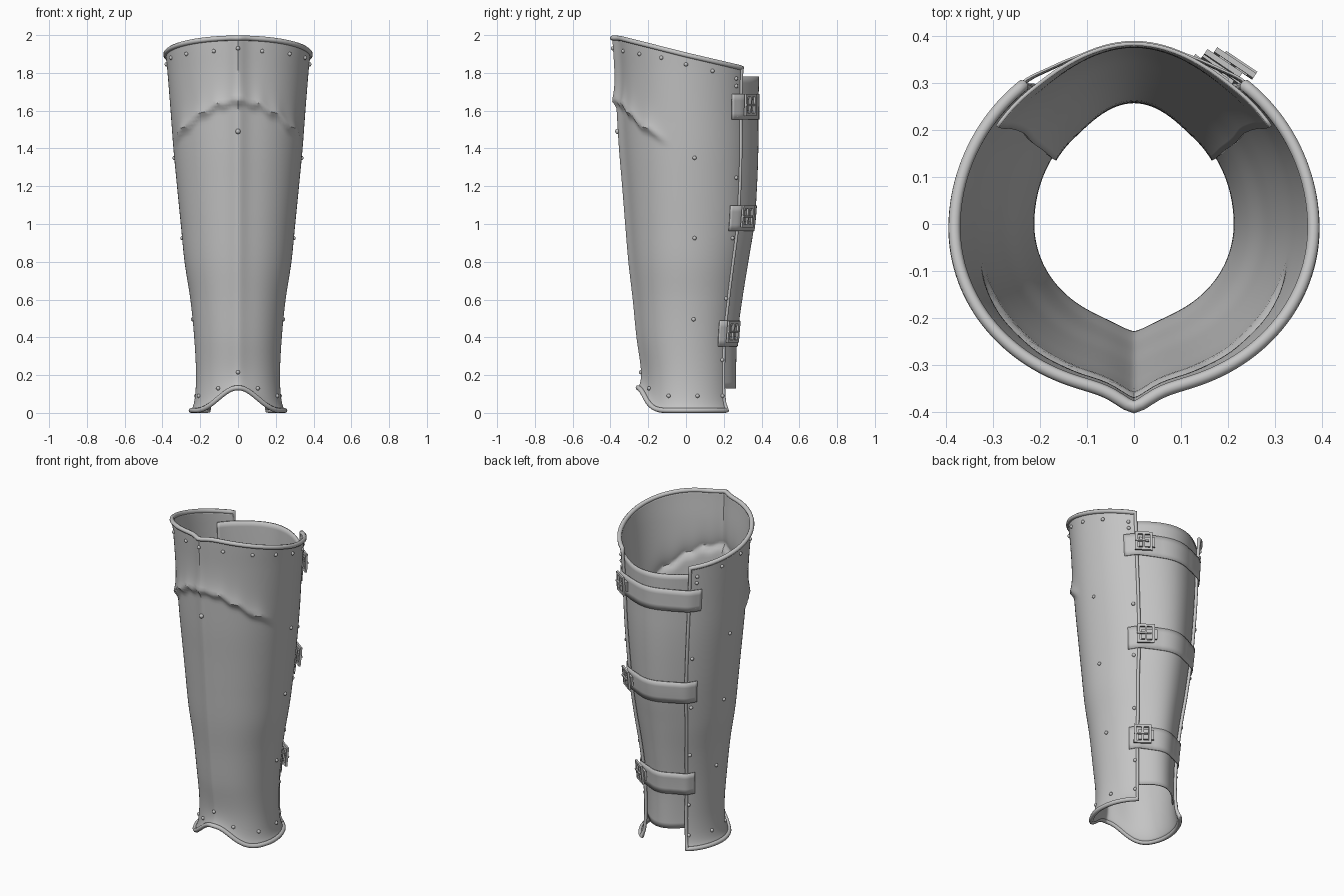
import bpy, bmesh, math
from mathutils import Vector, Matrix

if "Cube" in bpy.data.objects:
    bpy.data.objects.remove(bpy.data.objects["Cube"])

# one plain metal colour
steel = bpy.data.materials.new("steel_grey")
steel.diffuse_color = (0.55, 0.55, 0.55, 1)
steel.use_nodes = True
steel.node_tree.nodes["Principled BSDF"].inputs["Base Color"].default_value = steel.diffuse_color

# leg profile every 0.2 in height: half width, front depth, back depth
WIDE = [.228, .222, .232, .252, .283, .303, .323, .342, .357, .373, .39]
FRONT = [.235, .235, .262, .282, .305, .322, .338, .355, .367, .377, .39]
BACK = [.257, .255, .262, .288, .320, .352, .366, .373, .373, .378, .385]
T0 = math.radians(39)      # half angle of the opening at the back


def sample(vals, z):
    u = min(max(z / 0.2, 0), 9.999)
    i = int(u)
    f = u - i
    p0, p1, p2, p3 = (vals[min(max(k, 0), 10)] for k in range(i - 1, i + 3))
    return p1 + .5 * f * (p2 - p0 + f * (2 * p0 - 5 * p1 + 4 * p2 - p3 + f * (3 * (p1 - p2) + p3 - p0)))


def smooth(v):
    v = min(max(v, 0), 1)
    return v * v * (3 - 2 * v)


def bottom(t):
    x = .235 * abs(math.sin(t))
    if math.cos(t) > 0 or x > .21:
        return .013
    return .013 + .12 * .5 * (1 + math.cos(math.pi * x / .21))


def top(t):
    c = math.cos(t)
    return 1.895 - .235 * c * (.375 if c > 0 else .38)


def surf(t, z, off=0.0):
    """Point on the leg surface; t = 0 at the back, pi at the front."""
    s, c = math.sin(t), math.cos(t)
    off += .02 * math.exp(-max(z - bottom(t), 0) / .035)     # flared lower lip
    a = sample(WIDE, z)
    if c > 0:
        return Vector(((a + off) * s, (sample(BACK, z) + off) * c, z))
    x = a * abs(s)
    keel = .018 + .009 * z
    # hammered ridge below the knee
    f = z - (1.655 - .17 * (x / .3) ** 2 + .008 * math.sin(x * 70))
    ridge = math.exp(-f / .06) if f > 0 else math.exp(-(f / .025) ** 2)
    off += .023 * ridge * smooth((-c - .22) / .4)
    y = (sample(FRONT, z) - keel + off) * c - keel * math.exp(-(x / .045) ** 1.6)
    return Vector(((a + off) * s, y, z))


def finish(ob, angle=40):
    if not ob.data.materials:
        ob.data.materials.append(steel)
    bpy.ops.object.select_all(action='DESELECT')
    ob.select_set(True)
    bpy.context.view_layer.objects.active = ob
    bpy.ops.object.shade_smooth_by_angle(angle=math.radians(angle))


def from_bmesh(name, bm, angle=40):
    me = bpy.data.meshes.new(name)
    bm.to_mesh(me)
    bm.free()
    ob = bpy.data.objects.new(name, me)
    bpy.context.collection.objects.link(ob)
    finish(ob, angle)
    return ob


def sheet(name, fn, nu, nv, thick):
    bm = bmesh.new()
    g = [[bm.verts.new(fn(i / nu, j / nv)) for j in range(nv + 1)] for i in range(nu + 1)]
    for i in range(nu):
        for j in range(nv):
            bm.faces.new((g[i][j], g[i][j + 1], g[i + 1][j + 1], g[i + 1][j]))
    ob = from_bmesh(name, bm)
    m = ob.modifiers.new("thickness", 'SOLIDIFY')
    m.thickness, m.offset = thick, -1
    return ob


def mix(a, b, u):
    return a + (b - a) * u


# main shell
def shell_pt(u, v):
    t = mix(T0, 2 * math.pi - T0, u)
    return surf(t, mix(bottom(t), top(t), v))


sheet("shin_shell", shell_pt, 120, 110, .01)

# rolled rim along the whole border, thinner down the back edges
loop = [(shell_pt(i / 120, 1), 1.0) for i in range(121)]
loop += [(shell_pt(1, 1 - j / 50), .7) for j in range(1, 50)]
loop += [(shell_pt(1 - i / 120, 0), 1.0) for i in range(121)]
loop += [(shell_pt(0, j / 50), .7) for j in range(1, 50)]
cu = bpy.data.curves.new("rolled_rim", 'CURVE')
cu.dimensions = '3D'
cu.bevel_depth = .0135
cu.bevel_resolution = 2
sp = cu.splines.new('POLY')
sp.points.add(len(loop) - 1)
sp.use_cyclic_u = True
for p, (co, r) in zip(sp.points, loop):
    p.co = (*co, 1)
    p.radius = r
rim = bpy.data.objects.new("rolled_rim", cu)
bpy.context.collection.objects.link(rim)
rim.select_set(True)
bpy.context.view_layer.objects.active = rim
bpy.ops.object.convert(target='MESH')
finish(bpy.context.view_layer.objects.active, 60)


# calf panel tucked inside the opening
def calf_off(t):
    return -.012 + .022 * smooth(1 - abs(t) / T0)


def calf_pt(u, v):
    t = mix(-1, 1, u) * math.radians(55)
    return surf(t, mix(.13, 1.78, v), calf_off(t))


sheet("calf_panel", calf_pt, 40, 50, .008)


# straps over the opening, each with a buckle on one side
def strap_off(t):
    return max(.006, calf_off(t) + .005) + .01 * math.exp(-((abs(t) - T0) / .13) ** 2)


def frame_at(t, z, off):
    e = .01
    p = surf(t, z, off)
    across = (surf(t + e, z, off) - surf(t - e, z, off)).normalized()
    up = surf(t, z + e, off) - surf(t, z - e, off)
    out = up.cross(across).normalized()
    up = across.cross(out)
    return Matrix((across, up, out)).transposed().to_4x4(), p


def buckle(t, z):
    rot, p = frame_at(t, z, .034)
    w, h, b = .1, .115, .015
    bars = [(0, h / 2 - b / 2, w, b, 0), (0, b / 2 - h / 2, w, b, 0),
            (w / 2 - b / 2, 0, b, h, 0), (b / 2 - w / 2, 0, b, h, 0),
            (0, 0, b * .8, h, 0), (.01, 0, w * .8, b * .6, .006),
            (-.02, 0, w * .9, .06, -.014)]
    bm = bmesh.new()
    for x, y, sx, sy, dz in bars:
        m = Matrix.Translation(p) @ rot @ Matrix.Translation((x, y, dz)) @ Matrix.Diagonal((sx, sy, .012, 1))
        bmesh.ops.create_cube(bm, size=1, matrix=m)
    return from_bmesh("buckle", bm, 30)


for zc in (1.62, 1.03, .42):
    def strap_pt(u, v, zc=zc):
        t = mix(-1, 1, u) * math.radians(50)
        return surf(t, zc + mix(-.068, .068, v), strap_off(t))
    sheet("strap", strap_pt, 40, 4, .005)
    buckle(math.radians(33), zc + .01)

# rivets given as (side depth y, height), mirrored left and right
bm = bmesh.new()


def rivet(t, z, r=.011):
    rot, p = frame_at(t, z, .002)
    m = Matrix.Translation(p) @ rot @ Matrix.Diagonal((1, 1, .9, 1))
    bmesh.ops.create_uvsphere(bm, u_segments=10, v_segments=6, radius=r, matrix=m)


for y, z in [(-.33, 1.915), (-.245, 1.9), (-.13, 1.88), (0, 1.845), (.14, 1.81), (.265, 1.77),
             (.265, 1.73), (.265, 1.57), (.265, 1.245), (.245, .925), (.21, .605), (.19, .28),
             (.045, 1.35), (.045, .925), (.04, .495), (-.19, .13), (-.09, .09), (.06, .09), (.19, .09)]:
    depth = sample(BACK, z) if y > 0 else sample(FRONT, z) - .018 - .009 * z
    t = math.acos(max(-.97, min(.97, y / depth)))
    rivet(t, z)
    rivet(-t, z)
for z, r in ((1.93, .011), (1.49, .014), (.215, .011)):
    rivet(math.pi, z, r)
from_bmesh("rivets", bm, 60)
